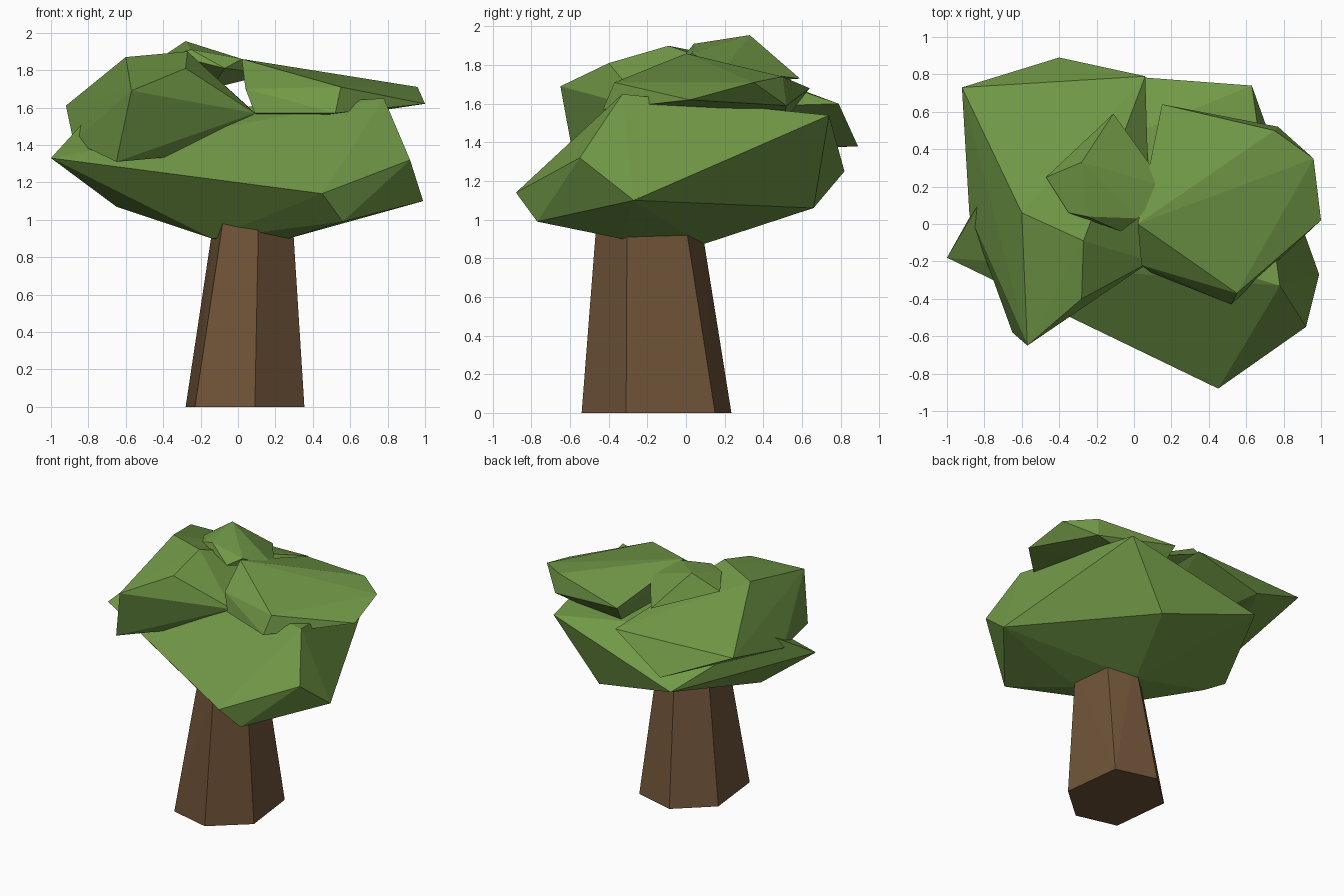
import bpy, bmesh


def material(name, colour):
    mat = bpy.data.materials.new(name)
    mat.diffuse_color = (*colour, 1)
    return mat


def faceted_hull(name, points, mat):
    """Flat-faced convex lump around a few corner points."""
    bm = bmesh.new()
    for p in points:
        bm.verts.new(p)
    res = bmesh.ops.convex_hull(bm, input=bm.verts[:])
    junk = {g for g in res["geom_interior"] + res["geom_unused"]
            if isinstance(g, bmesh.types.BMVert)}
    bmesh.ops.delete(bm, geom=list(junk), context="VERTS")
    bmesh.ops.recalc_face_normals(bm, faces=bm.faces[:])
    mesh = bpy.data.meshes.new(name)
    bm.to_mesh(mesh)
    bm.free()
    mesh.materials.append(mat)
    obj = bpy.data.objects.new(name, mesh)
    bpy.context.collection.objects.link(obj)
    return obj


leaf = material("leaf green", (0.165, 0.315, 0.062))
bark = material("bark brown", (0.16, 0.087, 0.04))

# Tapered, slightly leaning six-sided trunk
base = [(.09, -.54), (.355, -.31), (.30, .15), (-.02, .235), (-.28, 0), (-.23, -.46)]
top = [(.11, -.46), (.29, -.305), (.245, -.01), (.05, .07), (-.125, -.09), (-.075, -.39)]
faceted_hull("trunk", [(x, y, 0) for x, y in base] + [(x, y, 1.03) for x, y in top], bark)

# Wide lower canopy
faceted_hull("lower_canopy", [
    (-1, -.18, 1.33), (-.8, .16, 1.55), (.45, -.88, 1.14), (.56, -.77, .99),
    (.92, -.55, 1.32), (.99, -.27, 1.10), (.78, -.33, 1.65), (.68, -.27, 1.64),
    (.63, .74, 1.54), (.29, .66, 1.06), (-.44, .82, 1.25), (-.65, 0, 1.07),
    (-.14, -.28, .90), (.27, -.33, .90), (.05, .08, .87)], leaf)

# Upper left canopy
faceted_hull("left_canopy", [
    (-.57, -.65, 1.69), (-.65, -.58, 1.31), (-.92, .73, 1.61), (-.40, .89, 1.38),
    (-.60, .06, 1.87), (-.27, -.09, 1.90), (-.28, -.40, 1.81), (-.88, .05, 1.42),
    (.06, .79, 1.60), (.09, -.2, 1.57), (-.2, -.2, 1.35)], leaf)

# Upper right canopy
faceted_hull("right_canopy", [
    (.02, 0, 1.86), (.96, .35, 1.71), (1, .02, 1.62), (.55, -.37, 1.71),
    (.52, -.43, 1.57), (.04, -.22, 1.70), (.09, -.26, 1.57), (.15, .64, 1.68),
    (.75, .50, 1.74), (.77, .52, 1.59), (.2, .5, 1.5)], leaf)

# Small crown tuft
faceted_hull("crown_tuft", [
    (-.28, .33, 1.955), (-.11, .59, 1.73), (.17, .20, 1.78), (-.07, -.04, 1.81),
    (.02, .03, 1.86), (-.35, .06, 1.88), (-.25, .04, 1.91), (-.47, .25, 1.83),
    (-.15, .2, 1.7)], leaf)
